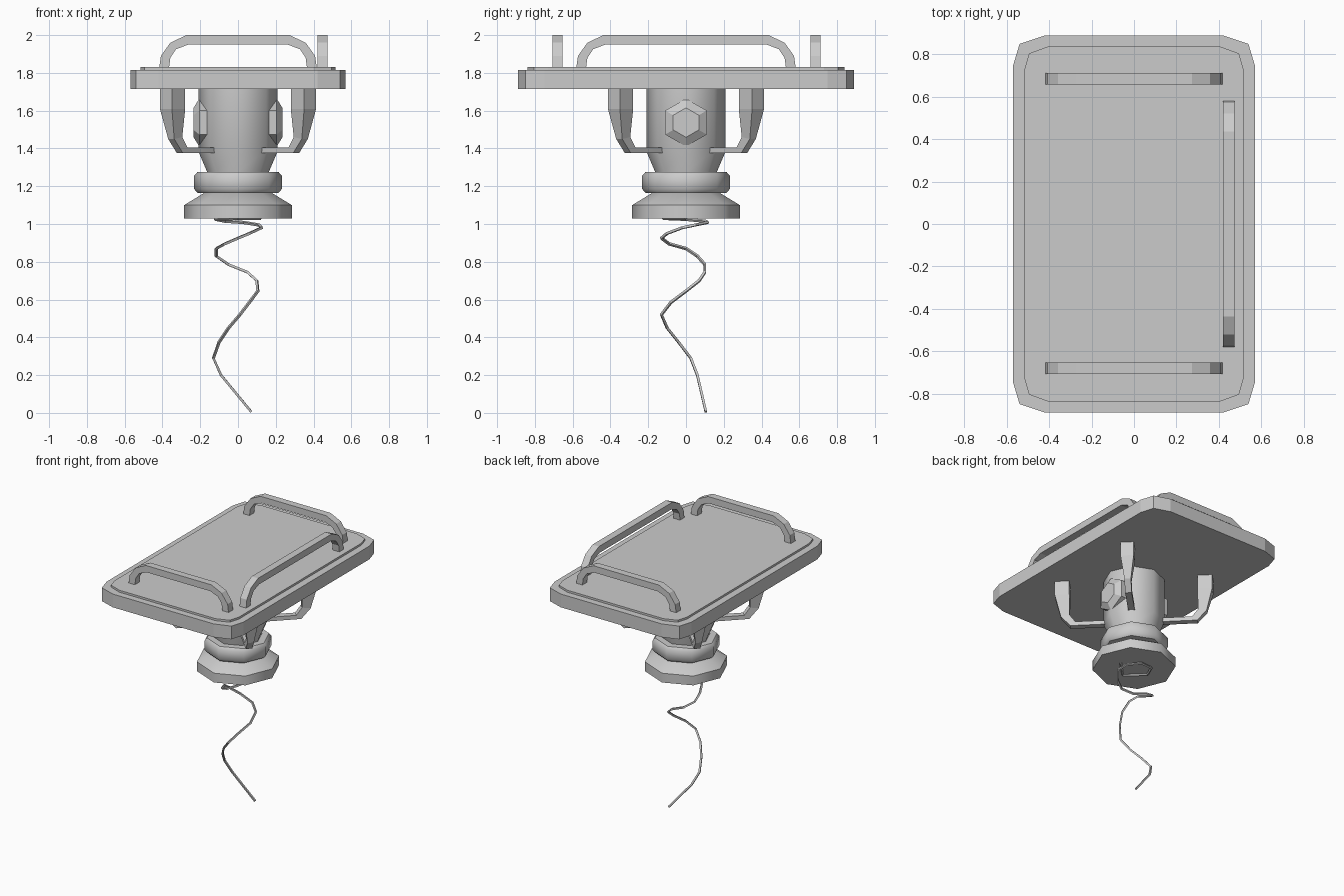
import bpy, bmesh
from math import radians, cos, sin, pi
from mathutils import Vector, Matrix

if "Cube" in bpy.data.objects:
    bpy.data.objects.remove(bpy.data.objects["Cube"])


def make(name, rings, smooth=False, mat=Matrix()):
    """Closed solid skinned through a list of equal-length point rings."""
    bm = bmesh.new()
    vs = [[bm.verts.new(mat @ Vector(p)) for p in ring] for ring in rings]
    n = len(rings[0])
    for a, b in zip(vs, vs[1:]):
        for i in range(n):
            j = (i + 1) % n
            bm.faces.new((a[i], a[j], b[j], b[i]))
    bm.faces.new(vs[0][::-1])
    bm.faces.new(vs[-1])
    bmesh.ops.recalc_face_normals(bm, faces=bm.faces)
    me = bpy.data.meshes.new(name)
    bm.to_mesh(me)
    bm.free()
    if smooth:
        me.polygons.foreach_set("use_smooth", [True] * len(me.polygons))
        me.set_sharp_from_angle(angle=radians(50))
    ob = bpy.data.objects.new(name, me)
    bpy.context.collection.objects.link(ob)
    return ob


def lathe(name, profile):
    """Eight-sided turned part, corners on the axes."""
    make(name, [[(r * cos(k * pi / 4), r * sin(k * pi / 4), z) for k in range(8)]
                for r, z in profile], smooth=True)


def slab(name, corner, z0, z1):
    """Flat plate whose outline mirrors one cut corner into all four."""
    rev = corner[::-1]
    out = (corner + [(-x, y) for x, y in rev] + [(-x, -y) for x, y in corner]
           + [(x, -y) for x, y in rev])
    make(name, [[(x, y, z) for x, y in out] for z in (z0, z1)])


# Tray plate and raised top panel
slab("tray_plate", [(.57, .75), (.54, .85), (.42, .89)], 1.715, 1.815)
slab("tray_top_panel", [(.517, .73), (.495, .805), (.40, .84)], 1.81, 1.83)


# Guard rails: arched bars along x (two ends) and y (one side)
def rail(name, half, offset, along_y):
    outer = [(half, 1.82), (half - .01, 1.89), (half - .06, 1.96), (half - .145, 2.0)]
    inner = [(half - .052, 1.82), (half - .06, 1.88), (half - .09, 1.925), (half - .155, 1.95)]
    path = list(zip(outer, inner))
    path += [((-o[0], o[1]), (-i[0], i[1])) for o, i in path[::-1]]
    rings = []
    for o, i in path:
        ring = [(o[0], -.027, o[1]), (o[0], .027, o[1]), (i[0], .027, i[1]), (i[0], -.027, i[1])]
        rings.append(ring)
    mat = (Matrix.Translation((offset, 0, 0)) @ Matrix.Rotation(pi / 2, 4, 'Z')
           if along_y else Matrix.Translation((0, offset, 0)))
    make(name, rings, mat=mat)


rail("front_rail", .418, -.68, False)
rail("back_rail", .418, .685, False)
rail("side_rail", .582, .447, True)

# Turned column, collar and base
lathe("column", [(.165, 1.15), (.165, 1.28), (.21, 1.385), (.21, 1.72)])
lathe("collar", [(.215, 1.165), (.232, 1.185), (.232, 1.255), (.215, 1.275)])
lathe("base_disc", [(.285, 1.03), (.285, 1.10), (.17, 1.17)])

# Bevelled hexagonal caps on both sides of the column
for side, name in ((1, "right_cap"), (-1, "left_cap")):
    make(name, [[(side * x, r * sin(k * pi / 3), 1.537 + r * cos(k * pi / 3)) for k in range(6)]
                for x, r in ((.15, .127), (.205, .127), (.235, .078))])

# Four diagonal brackets: (outer r, z), (inner r, z), width
sections = [((.54, 1.72), (.44, 1.72), .09), ((.54, 1.61), (.44, 1.61), .09),
            ((.50, 1.45), (.44, 1.46), .045), ((.435, 1.375), (.40, 1.405), .045),
            ((.18, 1.375), (.18, 1.405), .045)]
for k in range(4):
    rings = [[(o[0], -w / 2, o[1]), (o[0], w / 2, o[1]), (i[0], w / 2, i[1]), (i[0], -w / 2, i[1])]
             for o, i, w in sections]
    make(f"bracket_{k + 1}", rings, mat=Matrix.Rotation(pi / 4 + k * pi / 2, 4, 'Z'))

# Loose coiled cord hanging from the base
cord_path = [(.12, 0, 1.03), (0, -.12, 1.03), (-.12, 0, 1.025), (-.07, .10, 1.015),
             (.03, .115, 1.008), (.11, .05, .995), (.125, -.02, .98), (.06, -.10, .95),
             (0, -.13, .925), (-.07, -.09, .895), (-.115, 0, .87), (-.115, .06, .83),
             (-.05, .10, .785), (.05, .10, .745), (.10, .07, .70), (.105, 0, .645),
             (.06, -.08, .585), (.01, -.13, .52), (-.05, -.10, .45), (-.10, -.04, .375),
             (-.13, .025, .29), (-.09, .06, .20), (.07, .105, .006)]
cu = bpy.data.curves.new("cord", 'CURVE')
cu.dimensions = '3D'
cu.bevel_depth = .009
cu.bevel_resolution = 0
cu.use_fill_caps = True
sp = cu.splines.new('POLY')
sp.points.add(len(cord_path) - 1)
for p, co in zip(sp.points, cord_path):
    p.co = (*co, 1)
sp.use_smooth = False
bpy.context.collection.objects.link(bpy.data.objects.new("cord", cu))
